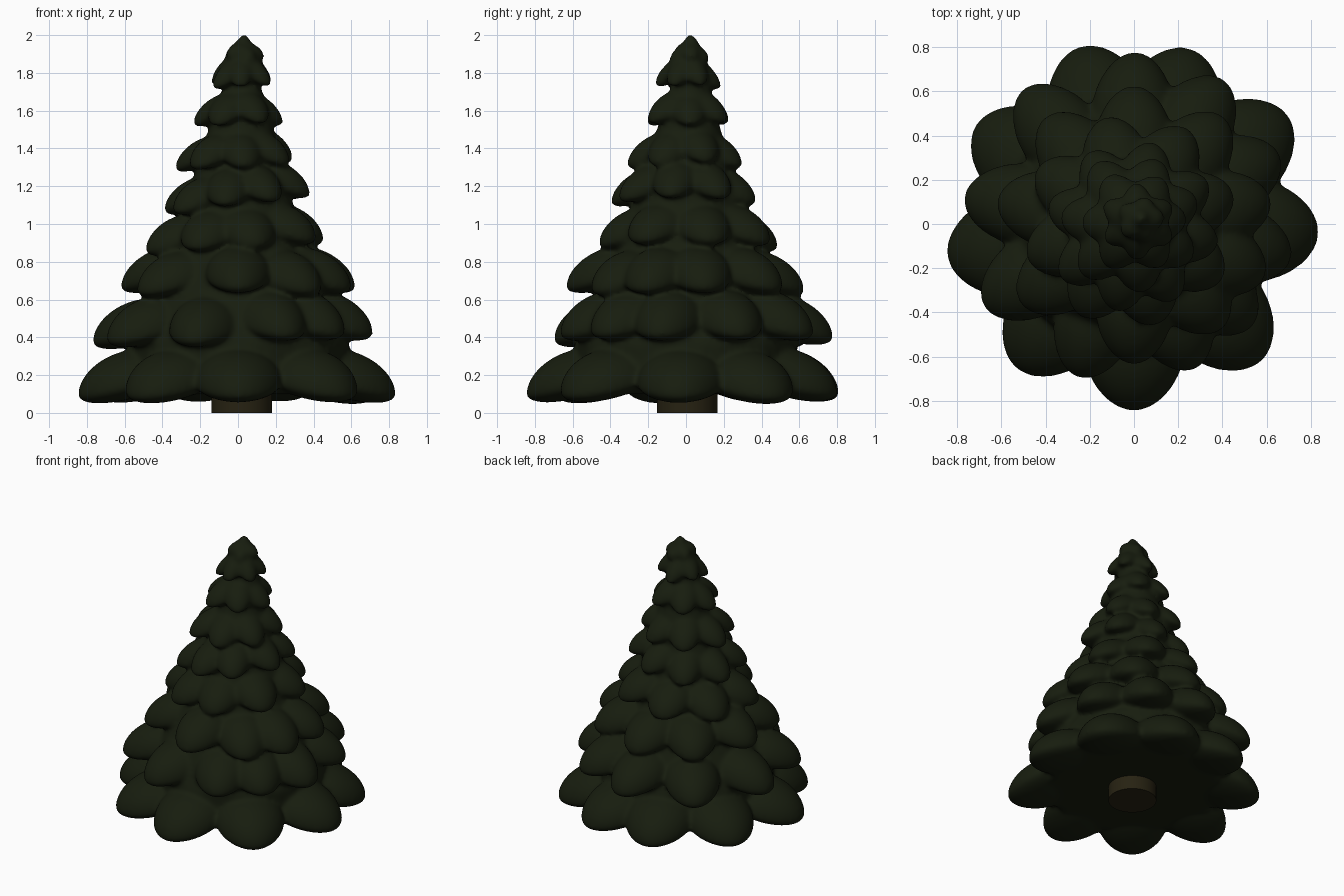
import bpy, bmesh, math, random

if "Cube" in bpy.data.objects:
    bpy.data.objects.remove(bpy.data.objects["Cube"])

random.seed(4)


def material(name, color):
    m = bpy.data.materials.new(name)
    m.diffuse_color = color
    m.use_nodes = True
    m.node_tree.nodes["Principled BSDF"].inputs["Base Color"].default_value = m.diffuse_color
    return m


def add_lobe(bm, cx, cy, deg, tip, length, half_w, z_tip, slope, up, down):
    """Plump bough pad sloping outwards along an angle: domed top, shallow underside."""
    a = math.radians(deg)
    ca, sa = math.cos(a), math.sin(a)
    verts = bmesh.ops.create_uvsphere(bm, u_segments=24, v_segments=16, radius=1)["verts"]
    for v in verts:
        u, w, t = v.co.z, v.co.x, v.co.y
        r = tip - length * (1 - u) / 2
        side = w * half_w * (1 - 0.15 * u)
        z = z_tip + slope * (1 - u) / 2 + t * (up if t > 0 else down)
        v.co = (cx + r * ca - side * sa, cy + r * sa + side * ca, z)


def even(start, count):
    return [start + 360 / count * i + random.uniform(-4, 4) for i in range(count)]


# Tiers: (centre x, centre y, tip radius, tip height, tilt along x, angles)
tiers = [
    (0, 0, 0.845, 0.10, 0, [-90, -47, -3, 35, 72, 107, 148, 190, 231]),
    (-0.03, 0.03, 0.755, 0.40, 0.03, [-107, -66, -41, -14, 22, 55, 87, 129, 173, 212]),
    (0, 0, 0.63, 0.655, 0, [-90, -50, -22, 10, 50, 90, 130, 170, 215]),
    (-0.02, 0.01, 0.49, 0.895, 0.03, even(-74, 8)),
    (-0.01, -0.01, 0.395, 1.11, 0.05, even(-102, 8)),
    (-0.01, 0, 0.32, 1.315, 0.02, even(-84, 7)),
    (0.0, 0.01, 0.24, 1.535, 0.01, even(-60, 6)),
    (0.02, 0.01, 0.175, 1.735, 0, even(-90, 6)),
    (0.03, 0.02, 0.11, 1.88, 0, even(-70, 5)),
]

bm = bmesh.new()

# Inner cone, lofted through rings at the notches between tiers
rings = [(0.1, 0.57), (0.36, 0.59), (0.62, 0.485), (0.84, 0.385), (1.06, 0.305),
         (1.28, 0.23), (1.48, 0.175), (1.68, 0.115), (1.84, 0.06), (1.94, 0.035)]
n = 40
loops = []
for z, r in rings:
    off = 0.03 * max(0, z - 1)
    loops.append([bm.verts.new((off + r * math.cos(2 * math.pi * i / n),
                                off + r * math.sin(2 * math.pi * i / n), z)) for i in range(n)])
for lo, hi in zip(loops, loops[1:]):
    for i in range(n):
        bm.faces.new((lo[i], lo[(i + 1) % n], hi[(i + 1) % n], hi[i]))
bm.faces.new(loops[0][::-1])
bm.faces.new(loops[-1])

# Bough pads of every tier
for cx, cy, tip, z_tip, tilt, angles in tiers:
    for deg in angles:
        r = tip * random.uniform(0.985, 1.015)
        half_w = tip * math.pi / len(angles) * 0.78
        length = min(0.12 + 0.45 * tip, tip * 1.1)
        z = z_tip + tilt * math.cos(math.radians(deg)) + random.uniform(-0.012, 0.012)
        slope = 0.11 if tip > 0.12 else 0.04
        up = 0.055 + 0.15 * tip if tip > 0.12 else 0.05
        add_lobe(bm, cx, cy, deg, r, length, half_w, z, slope, up, 0.03 + 0.06 * tip)

# Rounded top bud
bud = bmesh.ops.create_uvsphere(bm, u_segments=20, v_segments=12, radius=1)["verts"]
for v in bud:
    k = 1 - 0.3 * v.co.z
    v.co = (0.03 + 0.06 * k * v.co.x, 0.025 + 0.06 * k * v.co.y, 1.91 + 0.097 * v.co.z)

# Foliage: fuse the parts into one soft skin
me = bpy.data.meshes.new("foliage")
bm.to_mesh(me)
bm.free()
foliage = bpy.data.objects.new("foliage", me)
bpy.context.collection.objects.link(foliage)
me.materials.append(material("dark_green", (0.0085, 0.012, 0.0045, 1)))
fuse = foliage.modifiers.new("fuse", "REMESH")
fuse.mode = "VOXEL"
fuse.voxel_size = 0.014
fuse.use_smooth_shade = True
soften = foliage.modifiers.new("soften", "SMOOTH")
soften.factor = 0.5
soften.iterations = 12

# Trunk
bpy.ops.mesh.primitive_cylinder_add(vertices=48, radius=0.16, depth=0.3, location=(0.02, 0.007, 0.15))
trunk = bpy.context.object
trunk.name = "trunk"
trunk.data.materials.append(material("dark_bark", (0.02, 0.016, 0.006, 1)))
bpy.ops.object.shade_smooth_by_angle()
